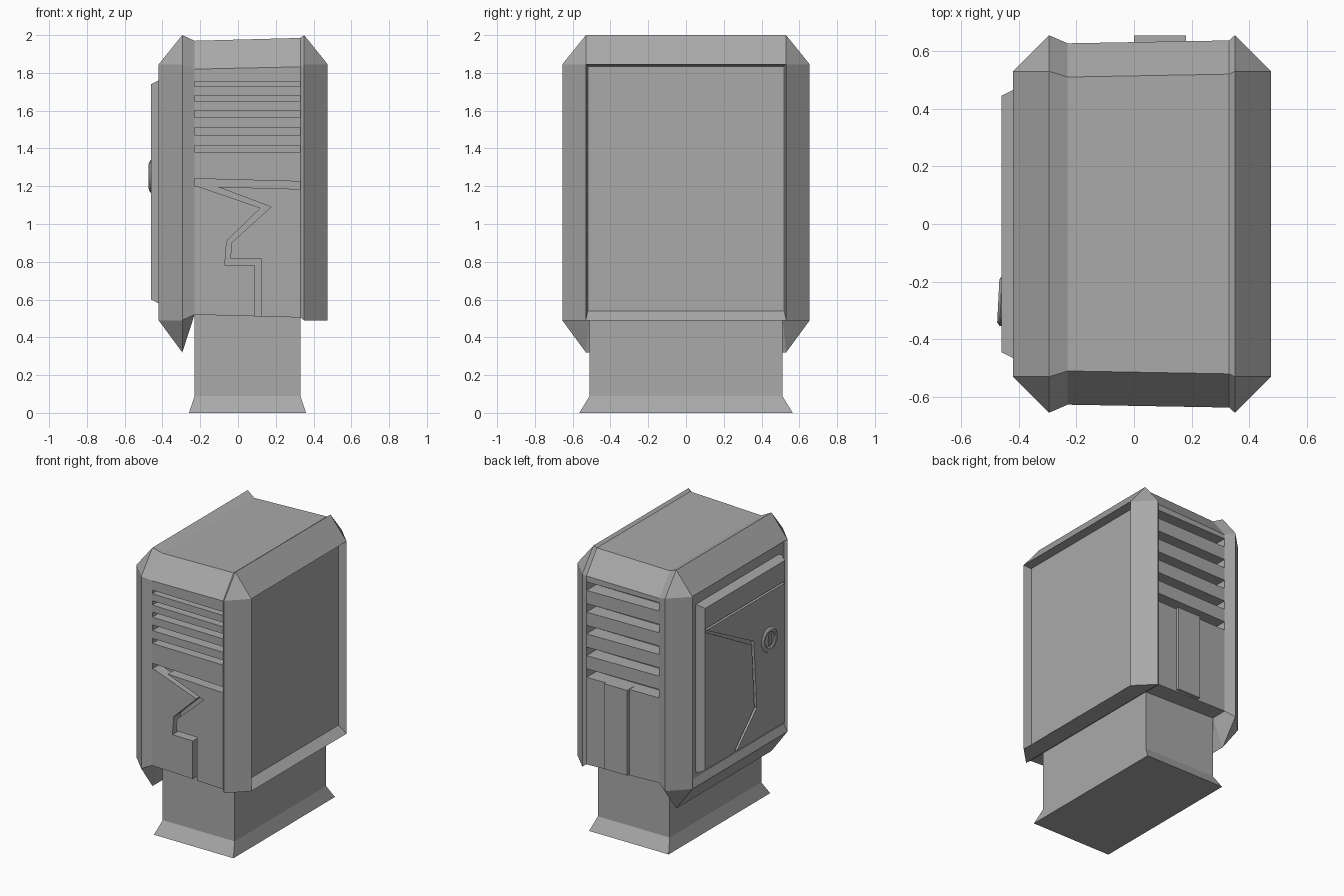
import bpy, bmesh, math

if "Cube" in bpy.data.objects:
    bpy.data.objects.remove(bpy.data.objects["Cube"])

grey = bpy.data.materials.new("dark_grey")
grey.diffuse_color = (0.4, 0.4, 0.4, 1)
grey.use_nodes = True
grey.node_tree.nodes["Principled BSDF"].inputs["Base Color"].default_value = grey.diffuse_color


def finish(name, bm):
    bmesh.ops.remove_doubles(bm, verts=bm.verts, dist=1e-5)
    bmesh.ops.recalc_face_normals(bm, faces=bm.faces)
    mesh = bpy.data.meshes.new(name)
    bm.to_mesh(mesh)
    bm.free()
    mesh.materials.append(grey)
    obj = bpy.data.objects.new(name, mesh)
    bpy.context.collection.objects.link(obj)
    return obj


def loft(name, loops):
    """Skin equal-length loops of points and cap both ends."""
    bm = bmesh.new()
    rows = []
    for loop in loops:
        # weld repeated corners so an octagon can shrink to a rectangle
        seen, row = {}, []
        for p in loop:
            if p not in seen:
                seen[p] = bm.verts.new(p)
            row.append(seen[p])
        rows.append(row)
    n = len(loops[0])
    for a, b in zip(rows, rows[1:]):
        for i in range(n):
            j = (i + 1) % n
            quad = list(dict.fromkeys((a[i], a[j], b[j], b[i])))
            if len(quad) > 2:
                bm.faces.new(quad)
    for row in (rows[0], rows[-1]):
        bm.faces.new(list(dict.fromkeys(row)))
    return finish(name, bm)


def octagon(x, y_out, y_in, z_bot_in, z_bot, z_top, z_top_in):
    half = [(y_in, z_bot_in), (y_out, z_bot), (y_out, z_top), (y_in, z_top_in)]
    return [(x, y, z) for y, z in half] + [(x, -y, z) for y, z in reversed(half)]


def rect_x(x, y, z0, z1):
    return octagon(x, y, y, z0, z0, z1, z1)


def rect_z(x0, x1, y, z):
    return [(x0, -y, z), (x1, -y, z), (x1, y, z), (x0, y, z)]


def prism_y(name, pts, y0, y1):
    return loft(name, [[(x, y, z) for x, z in pts] for y in (y0, y1)])


def prism_x(name, pts, x0, x1):
    return loft(name, [[(x, y, z) for y, z in pts] for x in (x0, x1)])


def cut(obj, cutter):
    cutter.hide_render = True
    mod = obj.modifiers.new("cut", 'BOOLEAN')
    mod.operation, mod.solver, mod.object = 'DIFFERENCE', 'EXACT', cutter
    bpy.context.view_layer.objects.active = obj
    bpy.ops.object.modifier_apply(modifier=mod.name)
    bpy.data.objects.remove(cutter)


# Housing: shallow left recess, rims, ridges, body and recessed right side
housing = loft("housing", [
    rect_x(-0.40, 0.52, 0.54, 1.835),
    rect_x(-0.42, 0.53, 0.49, 1.845),
    octagon(-0.295, 0.655, 0.53, 0.32, 0.49, 1.845, 2.0),
    octagon(-0.23, 0.627, 0.51, 0.52, 0.52, 1.82, 1.97),
    octagon(0.33, 0.637, 0.52, 0.505, 0.505, 1.832, 1.985),
    octagon(0.35, 0.655, 0.53, 0.49, 0.49, 1.845, 2.0),
    rect_x(0.475, 0.53, 0.49, 1.845),
    rect_x(0.42, 0.52, 0.54, 1.835),
])

# Front vents, growing taller downwards, and the slanted lowest slot
front_slots = [(1.755, 1.73), (1.68, 1.65), (1.60, 1.565), (1.51, 1.47), (1.415, 1.38)]
for top, bottom in front_slots:
    cut(housing, prism_y("vent_cutter", [(-0.229, bottom), (0.329, bottom),
                                         (0.329, top), (-0.229, top)], -0.75, -0.53))
cut(housing, prism_y("vent_cutter", [(-0.229, 1.20), (0.329, 1.185),
                                     (0.329, 1.225), (-0.229, 1.24)], -0.75, -0.55))

# Zigzag seam on the front
left_edge = [(-0.228, 1.205), (0.12, 1.085), (-0.06, 0.91), (-0.07, 0.78), (0.09, 0.78), (0.09, 0.45)]
right_edge = [(-0.13, 1.205), (0.175, 1.09), (-0.035, 0.90), (-0.04, 0.815), (0.125, 0.815), (0.125, 0.45)]
cut(housing, prism_y("seam_cutter", left_edge + right_edge[::-1], -0.75, -0.55))

# Back vents
for i in range(5):
    top = 1.79 - 0.153 * i
    cut(housing, prism_y("vent_cutter", [(-0.229, top - 0.06), (0.329, top - 0.06),
                                         (0.329, top), (-0.229, top)], 0.53, 0.75))

# Raised strip on the back
prism_y("back_strip", [(0, 0.52), (0.18, 0.52), (0.18, 1.12), (0, 1.12)], 0.58, 0.655)

# Neck and flared foot
loft("base", [rect_z(-0.26, 0.36, 0.565, 0), rect_z(-0.23, 0.33, 0.51, 0.09),
              rect_z(-0.23, 0.33, 0.51, 0.56)])

# Door panel on the left with seams
door = loft("door", [rect_x(-0.35, 0.465, 0.58, 1.76), rect_x(-0.42, 0.465, 0.58, 1.76),
                     rect_x(-0.46, 0.445, 0.60, 1.74)])
cut(door, prism_x("seam_cutter", [(-0.44, 1.58), (0.44, 1.58), (0.44, 1.595), (-0.44, 1.595)], -0.5, -0.435))
outer = [(0.44, 1.585), (-0.10, 1.30), (-0.13, 0.82), (0.09, 0.605)]
inner = [(0.44, 1.57), (-0.075, 1.285), (-0.105, 0.83), (0.12, 0.605)]
cut(door, prism_x("seam_cutter", outer + inner[::-1], -0.5, -0.435))

# Round lock, slightly tilted, with a raised rim and a key bar
SIDES = 24
profile = [(0.087, -0.455), (0.087, -0.462), (0.074, -0.471), (0.058, -0.471), (0.05, -0.464)]
lock = loft("lock", [[(x + 0.05 * r * math.cos(2 * math.pi * i / SIDES),
                       -0.267 + r * math.cos(2 * math.pi * i / SIDES),
                       1.252 + r * math.sin(2 * math.pi * i / SIDES)) for i in range(SIDES)]
                     for r, x in profile])
prism_x("lock_key_bar", [(-0.28, 1.215), (-0.254, 1.215), (-0.254, 1.29), (-0.28, 1.29)], -0.471, -0.46)
bpy.ops.object.select_all(action='DESELECT')
lock.select_set(True)
bpy.context.view_layer.objects.active = lock
bpy.ops.object.shade_smooth_by_angle(angle=math.radians(30))
